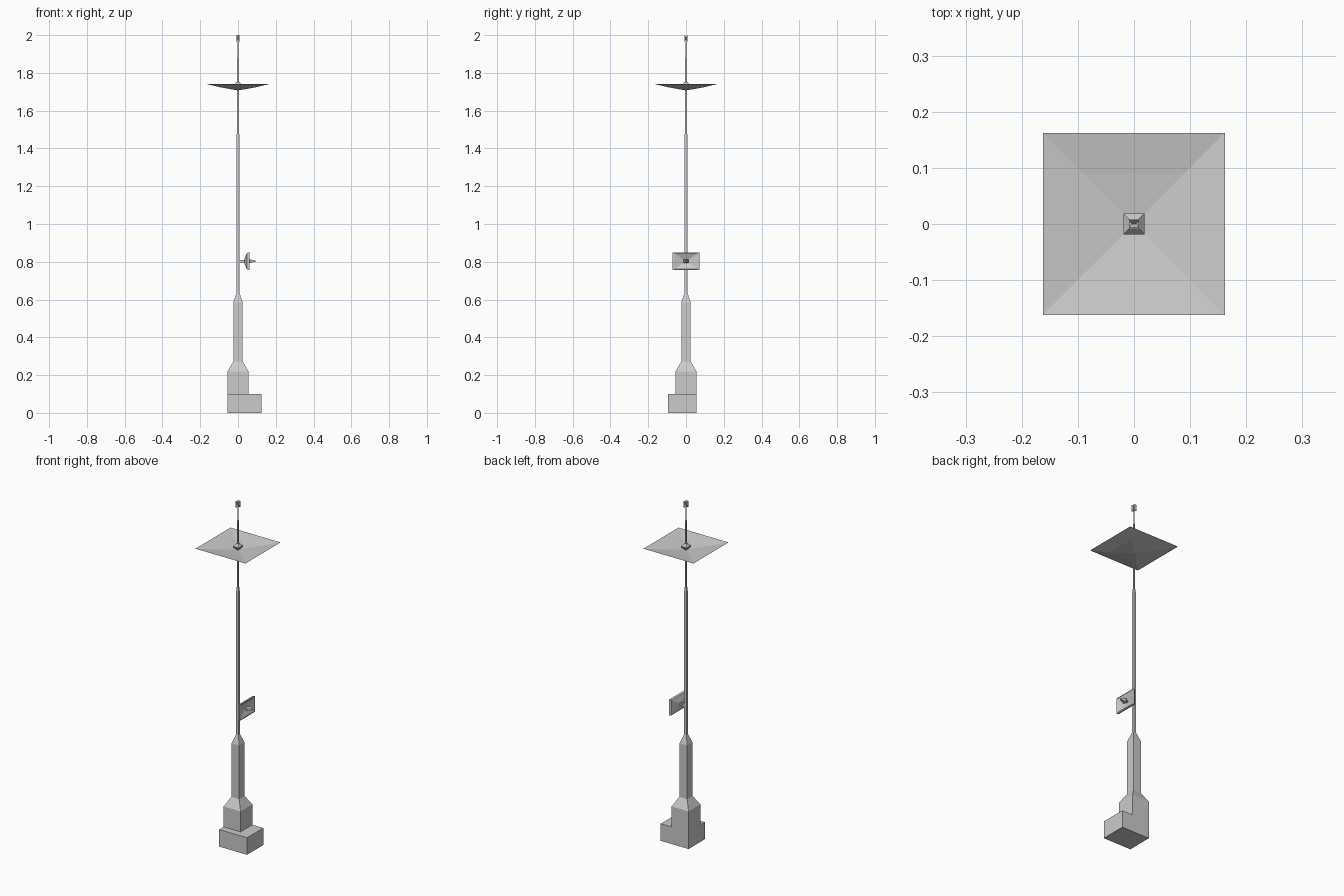
import bpy, bmesh
from mathutils import Matrix

if "Cube" in bpy.data.objects:
    bpy.data.objects.remove(bpy.data.objects["Cube"])


def loft(name, rings, matrix=None, cap=True):
    """Loft rectangular sections given as (half_x, half_y, z)."""
    bm = bmesh.new()
    loops = [[bm.verts.new((sx * hx, sy * hy, z))
              for sx, sy in ((-1, -1), (1, -1), (1, 1), (-1, 1))] for hx, hy, z in rings]
    for a, b in zip(loops, loops[1:]):
        for i in range(4):
            j = (i + 1) % 4
            bm.faces.new((a[i], a[j], b[j], b[i]))
    if cap:
        bm.faces.new(loops[0][::-1])
        bm.faces.new(loops[-1])
    bmesh.ops.recalc_face_normals(bm, faces=bm.faces)
    if matrix:
        bm.transform(matrix)
    me = bpy.data.meshes.new(name)
    bm.to_mesh(me)
    bm.free()
    ob = bpy.data.objects.new(name, me)
    bpy.context.collection.objects.link(ob)
    return ob


def square(profile):
    return [(r, r, z) for r, z in profile]


# Offset foundation block
loft("foundation", [(0.09, 0.075, 0), (0.09, 0.075, 0.1)],
     Matrix.Translation((0.035, -0.02, 0)))

# Stepped tower and thin mast
loft("tower_mast", square([
    (0.055, 0.1), (0.055, 0.22), (0.025, 0.272), (0.025, 0.585), (0.008, 0.635),
    (0.008, 1.46), (0.004, 1.505), (0.004, 1.88), (0.0025, 1.89), (0.0025, 1.967)]))

# Large upward dish: outer skin then concave inside
loft("main_dish", square([
    (0.006, 1.708), (0.09, 1.723), (0.162, 1.74), (0.09, 1.728), (0.006, 1.717)]))

# Feed hub above the dish centre
loft("dish_hub", square([(0.006, 1.717), (0.019, 1.733), (0.019, 1.739), (0.008, 1.752)]))

# Side dish, turned so its axis points along +x
side = Matrix.Translation((0, 0, 0.803)) @ Matrix(
    ((0, 0, 1, 0), (0, 1, 0, 0), (-1, 0, 0, 0), (0, 0, 0, 1)))
loft("side_dish", [(0.014, 0.02, 0.034), (0.044, 0.066, 0.048), (0.047, 0.071, 0.06),
                   (0.042, 0.064, 0.061), (0.008, 0.012, 0.046)], side)
loft("side_dish_arm", [(0.006, 0.006, 0.005), (0.006, 0.006, 0.036)], side)
loft("side_dish_feed", [(0.004, 0.006, 0.046), (0.009, 0.013, 0.064),
                        (0.007, 0.01, 0.074), (0.002, 0.003, 0.094)], side)

# Pair of back-to-back horn panels at the tip
for label, s in (("front", -1), ("back", 1)):
    turn = Matrix.Translation((0, 0, 1.982)) @ Matrix(
        ((1, 0, 0, 0), (0, 0, s, 0), (0, 1, 0, 0), (0, 0, 0, 1)))
    loft("tip_panel_" + label, [(0.004, 0.006, 0), (0.009, 0.018, 0.006),
                                (0.009, 0.018, 0.009), (0.003, 0.005, 0.004)], turn)
